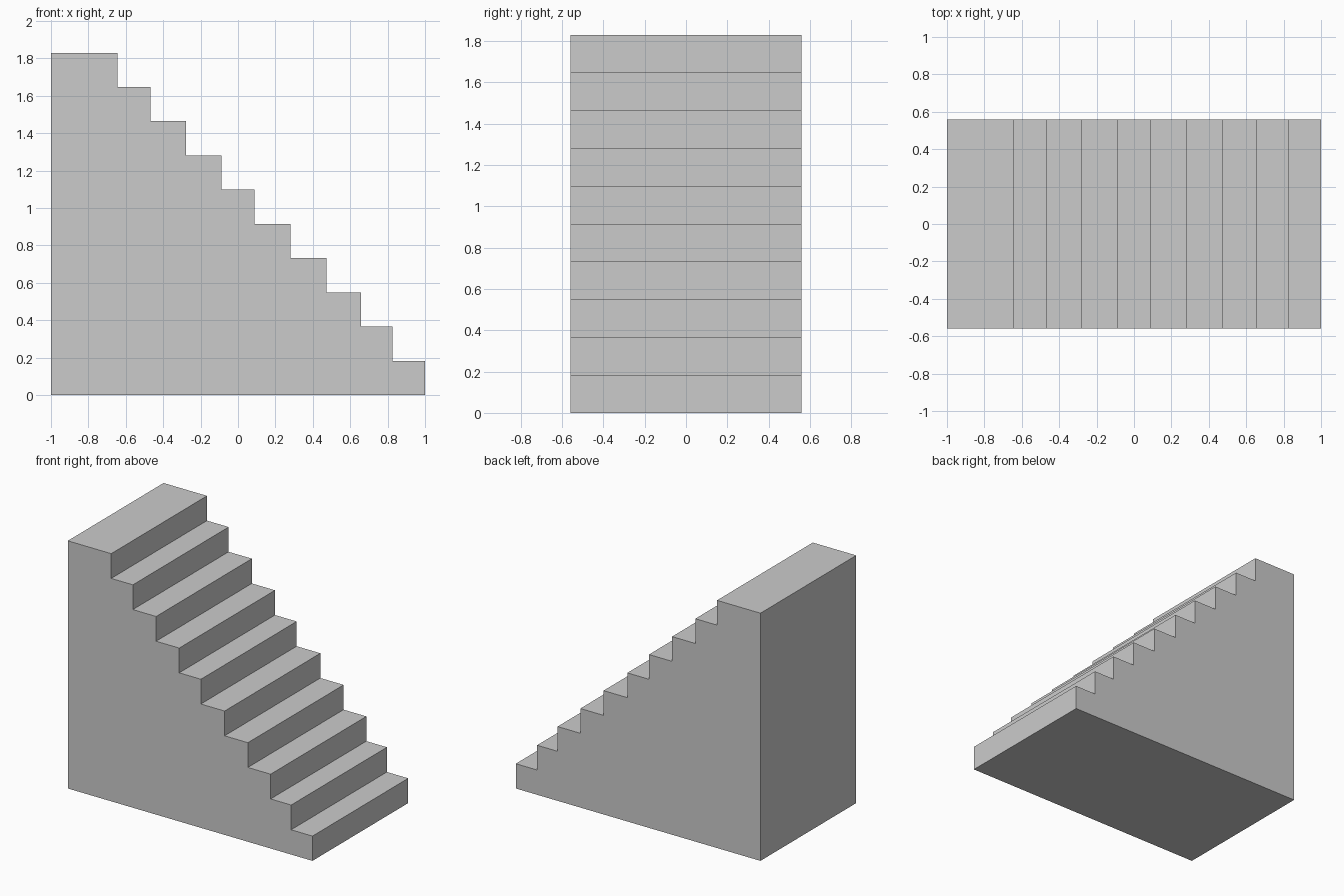
import bpy, bmesh

if "Cube" in bpy.data.objects:
    bpy.data.objects.remove(bpy.data.objects["Cube"])

HALF_WIDTH = 0.559
RISE = 0.183
BACK = -1.0
# front edge of each tread, from the bottom step to the top landing
NOSINGS = [1.0, 0.826, 0.658, 0.472, 0.282, 0.088, -0.089, -0.278, -0.468, -0.645]

# stepped side profile
profile = [(BACK, 0.0), (NOSINGS[0], 0.0)]
for i, x in enumerate(NOSINGS):
    nxt = NOSINGS[i + 1] if i + 1 < len(NOSINGS) else BACK
    z = RISE * (i + 1)
    profile += [(x, z), (nxt, z)]

# solid staircase: extrude the profile across its width
bm = bmesh.new()
side = bm.faces.new([bm.verts.new((x, -HALF_WIDTH, z)) for x, z in profile])
ext = bmesh.ops.extrude_face_region(bm, geom=[side], use_keep_orig=True)
moved = [g for g in ext["geom"] if isinstance(g, bmesh.types.BMVert)]
bmesh.ops.translate(bm, verts=moved, vec=(0, 2 * HALF_WIDTH, 0))
bmesh.ops.recalc_face_normals(bm, faces=bm.faces)

mesh = bpy.data.meshes.new("staircase")
bm.to_mesh(mesh)
bm.free()
bpy.context.collection.objects.link(bpy.data.objects.new("staircase", mesh))
